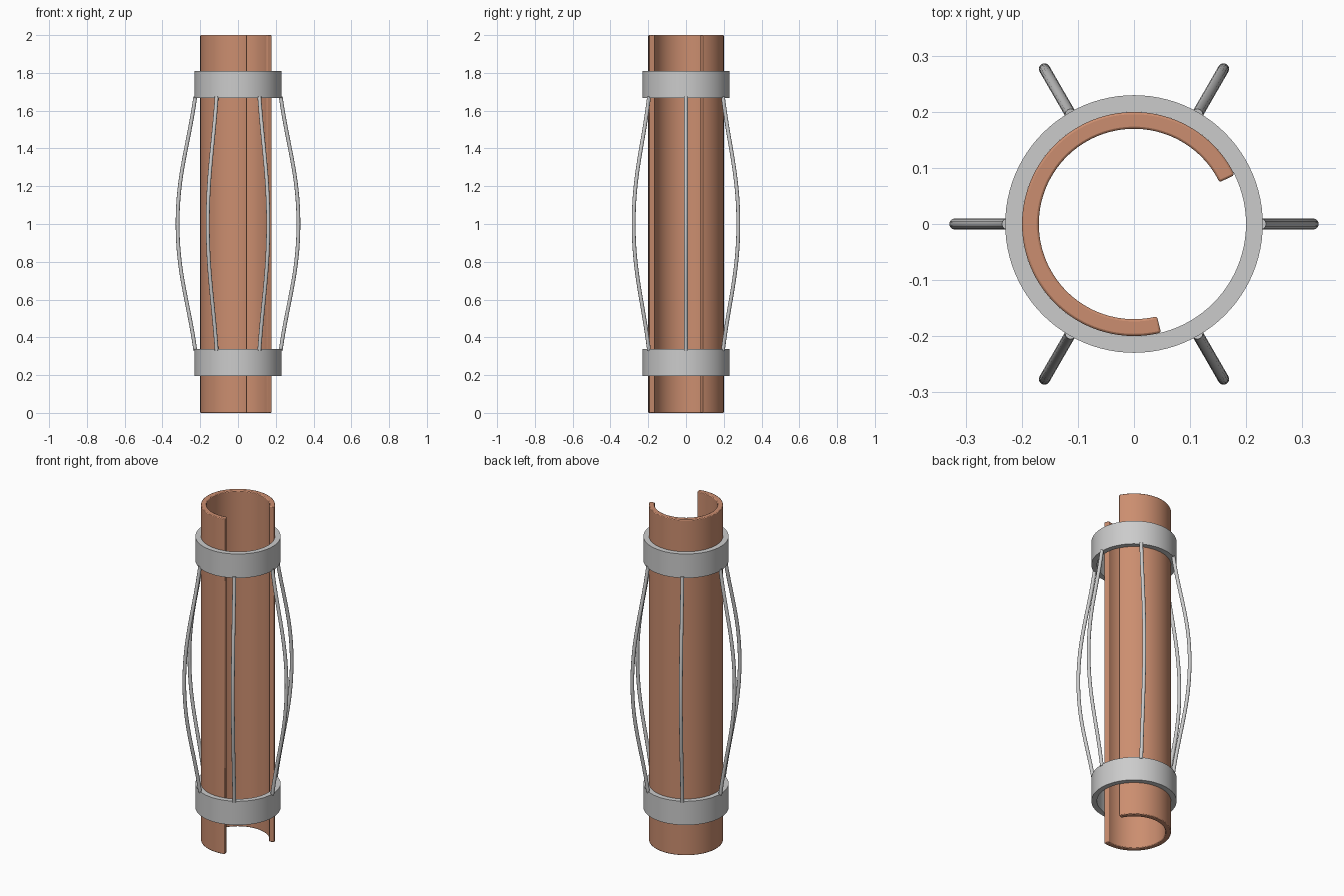
import bpy, bmesh
from math import sin, cos, pi, radians

if "Cube" in bpy.data.objects:
    bpy.data.objects.remove(bpy.data.objects["Cube"])


def arc_wall(name, r_in, r_out, z0, z1, a0, a1, segs, mat=None, bevel=0):
    """Hollow cylinder wall from angle a0 to a1 (degrees), closed if 360."""
    full = abs(a1 - a0) >= 360
    bm = bmesh.new()
    sections = []
    for i in range(segs if full else segs + 1):
        a = radians(a0 + (a1 - a0) * i / segs)
        sections.append([bm.verts.new((r * cos(a), r * sin(a), z))
                         for r, z in ((r_in, z0), (r_out, z0), (r_out, z1), (r_in, z1))])
    for i in range(segs):
        s, t = sections[i], sections[(i + 1) % len(sections)]
        for k in range(4):
            j = (k + 1) % 4
            bm.faces.new((s[k], s[j], t[j], t[k]))
    if not full:
        bm.faces.new(sections[0])
        bm.faces.new(sections[-1])
    bmesh.ops.recalc_face_normals(bm, faces=bm.faces)
    mesh = bpy.data.meshes.new(name)
    bm.to_mesh(mesh)
    bm.free()
    ob = bpy.data.objects.new(name, mesh)
    bpy.context.collection.objects.link(ob)
    if mat:
        mesh.materials.append(mat)
    if bevel:
        b = ob.modifiers.new("edge_bevel", 'BEVEL')
        b.width, b.segments, b.limit_method = bevel, 2, 'ANGLE'
        b.angle_limit = radians(40)
    smooth(ob)
    return ob


def smooth(ob):
    bpy.ops.object.select_all(action='DESELECT')
    ob.select_set(True)
    bpy.context.view_layer.objects.active = ob
    bpy.ops.object.shade_smooth_by_angle(angle=radians(35))


# Copper-coloured split pipe, open towards the front right
copper = bpy.data.materials.new("copper")
copper.diffuse_color = (0.60, 0.27, 0.16, 1)
copper.use_nodes = True
copper.node_tree.nodes["Principled BSDF"].inputs["Base Color"].default_value = copper.diffuse_color
arc_wall("split_pipe", 0.17, 0.20, 0, 2, 26, 284, 72, copper, 0.004)

# End collars
arc_wall("lower_collar", 0.20, 0.23, 0.195, 0.337, 0, 360, 96)
arc_wall("upper_collar", 0.20, 0.23, 1.667, 1.81, 0, 360, 96)

# Six bowed spring rods between the collars
for n in range(6):
    a = n * pi / 3
    curve = bpy.data.curves.new(f"bow_spring_{n + 1}", 'CURVE')
    curve.dimensions = '3D'
    curve.bevel_depth = 0.01
    curve.bevel_resolution = 4
    curve.resolution_u = 16
    curve.use_fill_caps = True
    sp = curve.splines.new('BEZIER')
    sp.bezier_points.add(2)
    for p, (r, z) in zip(sp.bezier_points, ((0.226, 0.33), (0.32, 1.0), (0.226, 1.675))):
        p.co = (r * cos(a), r * sin(a), z)
        p.handle_left_type = p.handle_right_type = 'AUTO'
    bpy.context.collection.objects.link(bpy.data.objects.new(curve.name, curve))
